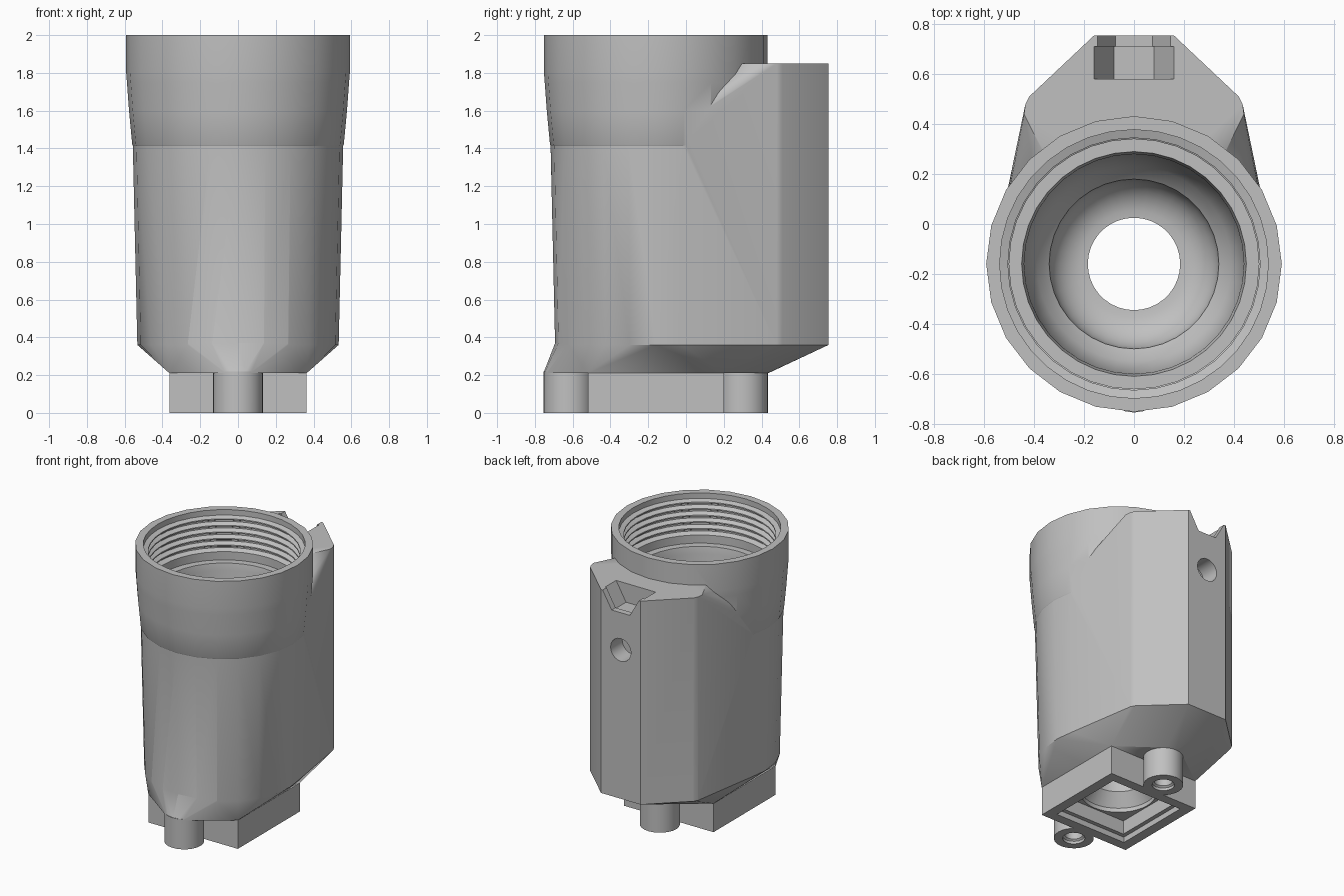
import bpy
import bmesh
from math import cos, sin, pi, radians
from mathutils import Matrix

cube = bpy.data.objects.get("Cube")
if cube:
    bpy.data.objects.remove(cube, do_unlink=True)

AXIS_Y = -0.16   # y of the bore axis

grey = bpy.data.materials.new("plain grey")
grey.use_nodes = True
colour = (0.53, 0.53, 0.53, 1)
grey.diffuse_color = colour
grey.node_tree.nodes["Principled BSDF"].inputs["Base Color"].default_value = colour


def make(name, bm):
    bmesh.ops.recalc_face_normals(bm, faces=bm.faces)
    mesh = bpy.data.meshes.new(name)
    bm.to_mesh(mesh)
    bm.free()
    mesh.materials.append(grey)
    ob = bpy.data.objects.new(name, mesh)
    bpy.context.collection.objects.link(ob)
    return ob


def hull(name, points):
    bm = bmesh.new()
    verts = [bm.verts.new(p) for p in points]
    res = bmesh.ops.convex_hull(bm, input=verts)
    loose = {v for v in res["geom_interior"] + res["geom_unused"]
             if isinstance(v, bmesh.types.BMVert)}
    bmesh.ops.delete(bm, geom=list(loose), context="VERTS")
    bmesh.ops.dissolve_limit(bm, angle_limit=radians(0.5), verts=bm.verts, edges=bm.edges)
    return make(name, bm)


def circle(r, z, y=AXIS_Y, n=24):
    return [(r * cos(2 * pi * i / n), y + r * sin(2 * pi * i / n), z) for i in range(n)]


def mirrored(pts, z):
    return [(s * x, y, z) for x, y in pts for s in (-1, 1)]


def revolve(name, profile, n=24, y=AXIS_Y):
    """Solid of revolution about the vertical axis, capped at both ends."""
    bm = bmesh.new()
    rings = [[bm.verts.new(p) for p in circle(r, z, y, n)] for r, z in profile]
    for a, b in zip(rings, rings[1:]):
        for i in range(n):
            j = (i + 1) % n
            bm.faces.new((a[i], a[j], b[j], b[i]))
    bm.faces.new(rings[0])
    bm.faces.new(rings[-1])
    return make(name, bm)


def box(name, x, y0, y1, z0, z1):
    return hull(name, [(sx, y, z) for sx in (-x, x) for y in (y0, y1) for z in (z0, z1)])


def rod_y(name, r, sides, y0, y1, z):
    """Prism lying along the y axis."""
    bm = bmesh.new()
    bmesh.ops.create_cone(bm, cap_ends=True, segments=sides, radius1=r, radius2=r, depth=y1 - y0)
    turn = Matrix.Rotation(pi / 2, 4, "X")
    if sides == 6:
        turn = turn @ Matrix.Rotation(pi / 6, 4, "Z")
    bmesh.ops.transform(bm, matrix=Matrix.Translation((0, (y0 + y1) / 2, z)) @ turn, verts=bm.verts)
    return make(name, bm)


def combine(target, tool, operation):
    mod = target.modifiers.new("combine", "BOOLEAN")
    mod.operation = operation
    mod.solver = "EXACT"
    mod.object = tool
    bpy.context.view_layer.objects.active = target
    bpy.ops.object.modifier_apply(modifier=mod.name)
    bpy.data.objects.remove(tool, do_unlink=True)


# Main body with the block on its back
block = [(0.16, 0.755), (0.42, 0.51), (0.435, 0.48), (0.44, 0.44)]
housing = hull("housing", circle(0.533, 0.36) + mirrored(block, 0.36)
               + circle(0.557, 1.42) + mirrored(block, 1.42)
               + mirrored(block + [(0.37, 0.3)], 1.85))

# Round cup on top
cup = revolve("cup", [(0.5, 1.3), (0.56, 1.42), (0.577, 1.6), (0.588, 1.75), (0.592, 1.8), (0.592, 2)])

# Tapered underside and mounting foot
BOSS = (-0.622, 0.302)
foot_corners = [(0.363, -0.52), (0.363, 0.2)]
taper = hull("taper", circle(0.533, 0.37) + mirrored(block, 0.37)
             + circle(0.533, 0.36) + mirrored(block, 0.36)
             + mirrored(foot_corners, 0.21)
             + [p for y in BOSS for p in circle(0.133, 0.21, y)])
foot = box("foot", 0.363, -0.52, 0.2, 0, 0.22)
bosses = [revolve("boss", [(0.133, 0), (0.133, 0.22)], 24, y) for y in BOSS]
for part in [cup, taper, foot] + bosses:
    combine(housing, part, "UNION")

# Threaded bore with a domed floor and a through hole
profile = [(0.185, 0.1), (0.185, 0.42)]
for i in range(1, 9):
    a = i / 8 * pi / 2
    profile.append((0.185 + 0.155 * sin(a), 0.57 - 0.15 * cos(a)))
profile += [(0.39, 0.62), (0.43, 0.72), (0.44, 1.6), (0.45, 1.65), (0.5, 1.65), (0.5, 1.71)]
for i in range(5):
    z = 1.71 + 0.048 * i
    profile += [(0.533, z + 0.015), (0.533, z + 0.024), (0.505, z + 0.038), (0.505, z + 0.047)]
profile += [(0.538, 1.96), (0.538, 2.1)]
cutters = [revolve("bore", profile, 36)]

# Stepped pocket and flared hole under the foot
cutters.append(box("outer_pocket", 0.29, -0.45, 0.13, -0.1, 0.04))
cutters.append(box("inner_pocket", 0.26, -0.42, 0.1, -0.1, 0.14))
cutters.append(revolve("flare", [(0.25, 0.1), (0.25, 0.17), (0.185, 0.26)], 36))

# Screw holes in the bosses
for y in BOSS:
    cutters.append(revolve("boss_hole", [(0.075, -0.1), (0.075, 0.02), (0.062, 0.03), (0.062, 0.26)], 16, y))

# Nut slot and screw hole in the back block
cutters.append(rod_y("nut_slot", 0.16, 6, 0.58, 0.71, 1.85))
cutters.append(rod_y("nut_neck", 0.147, 6, 0.65, 0.9, 1.85))
cutters.append(rod_y("back_hole", 0.083, 20, 0.62, 0.9, 1.45))
for part in cutters:
    combine(housing, part, "DIFFERENCE")

bpy.ops.object.select_all(action="DESELECT")
housing.select_set(True)
bpy.context.view_layer.objects.active = housing
bpy.ops.object.shade_smooth_by_angle(angle=radians(25))
